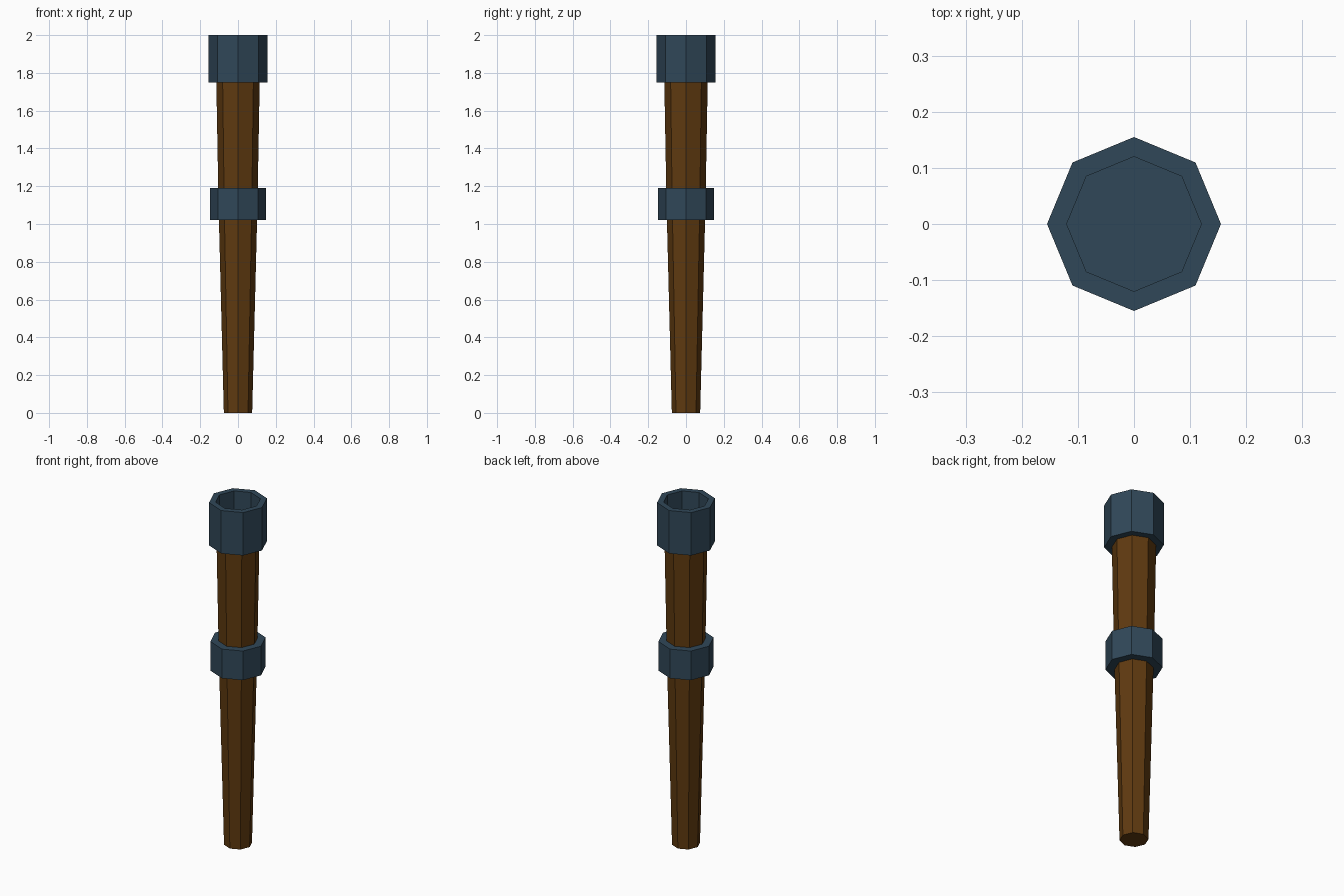
import bpy, bmesh
from math import cos, sin, tau

if "Cube" in bpy.data.objects:
    bpy.data.objects.remove(bpy.data.objects["Cube"])

SIDES = 8


def material(name, rgb):
    m = bpy.data.materials.new(name)
    m.diffuse_color = (*rgb, 1)
    m.use_nodes = True
    m.node_tree.nodes["Principled BSDF"].inputs["Base Color"].default_value = m.diffuse_color
    return m


def lathe(name, profile, mat, closed=False):
    """Turn an (r, z) profile into a flat-faced octagonal solid."""
    bm = bmesh.new()
    rings = [[bm.verts.new((r * cos(tau * i / SIDES), r * sin(tau * i / SIDES), z))
              for i in range(SIDES)] for r, z in profile]
    pairs = list(zip(rings, rings[1:]))
    if closed:
        pairs.append((rings[-1], rings[0]))
    else:
        bm.faces.new(rings[0])
        bm.faces.new(rings[-1])
    for a, b in pairs:
        for i in range(SIDES):
            j = (i + 1) % SIDES
            bm.faces.new((a[i], a[j], b[j], b[i]))
    bmesh.ops.recalc_face_normals(bm, faces=bm.faces)
    mesh = bpy.data.meshes.new(name)
    bm.to_mesh(mesh)
    bm.free()
    mesh.materials.append(mat)
    obj = bpy.data.objects.new(name, mesh)
    bpy.context.collection.objects.link(obj)
    return obj


wood = material("wood", (0.115, 0.042, 0.005))
metal = material("dark_metal", (0.030, 0.064, 0.098))

# Tapered wooden handle
lathe("handle", [(0.075, 0), (0.103, 1.1), (0.115, 1.76)], wood)

# Metal band around the middle
lathe("middle_band", [(0.148, 1.02), (0.148, 1.19), (0.1, 1.19), (0.1, 1.02)],
      metal, closed=True)

# Hollow metal cup at the top, with a floor inside
lathe("top_cup", [(0.155, 1.75), (0.155, 2.0), (0.12, 2.0), (0.12, 1.8)], metal)
